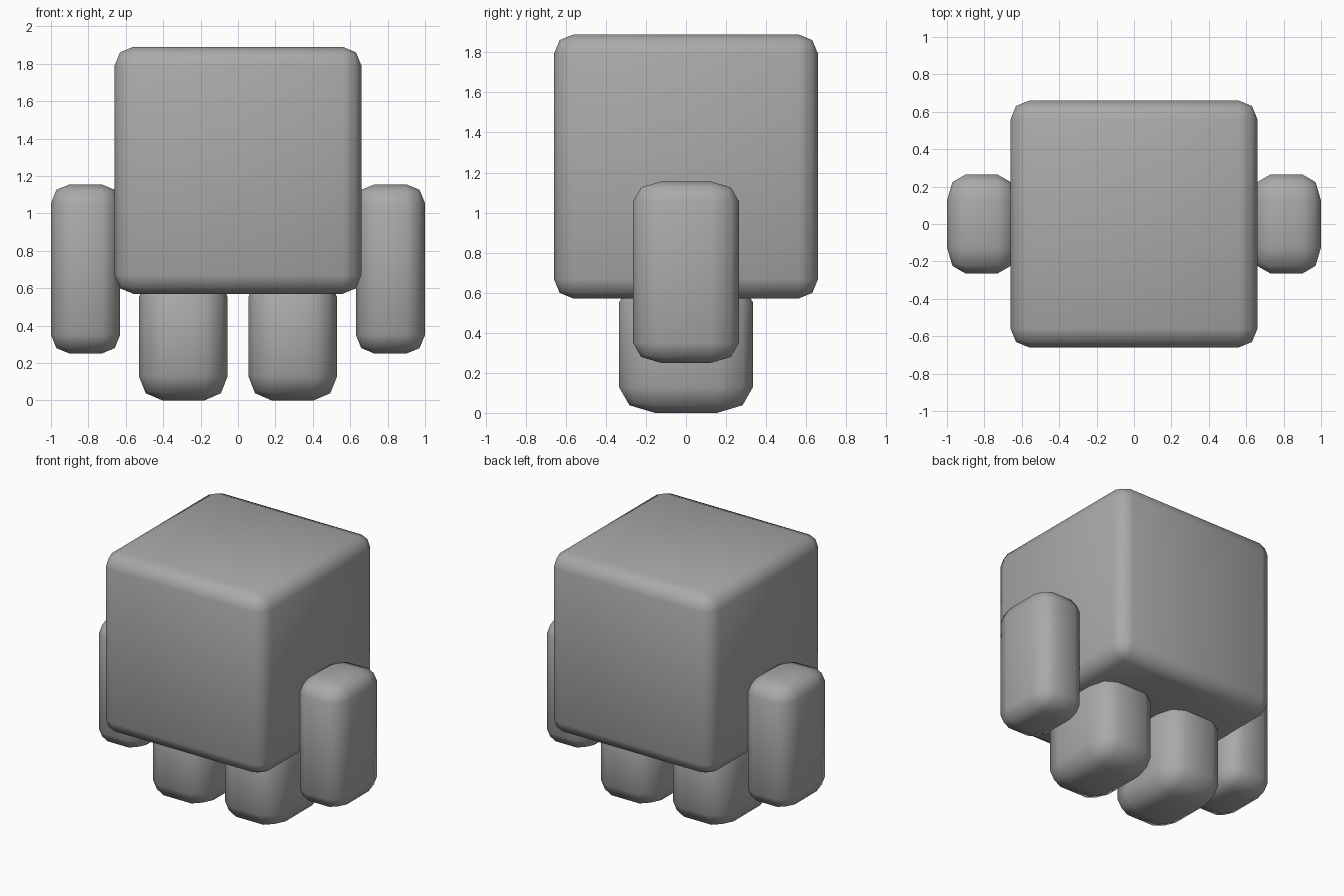
import bpy, bmesh
from mathutils import Matrix

if "Cube" in bpy.data.objects:
    bpy.data.objects.remove(bpy.data.objects["Cube"])

grey = bpy.data.materials.new("plain_grey")
grey.diffuse_color = (0.4, 0.4, 0.4, 1)
grey.use_nodes = True
grey.node_tree.nodes["Principled BSDF"].inputs["Base Color"].default_value = grey.diffuse_color


def rounded_block(name, low, high, rounding):
    """Box from low to high with a two-step rounded edge, sized per axis."""
    size = [(h - l) / r for l, h, r in zip(low, high, rounding)]
    centre = [(h + l) / 2 for l, h in zip(low, high)]
    bm = bmesh.new()
    bmesh.ops.create_cube(bm, size=1, matrix=Matrix.Diagonal((*size, 1)))
    bmesh.ops.bevel(bm, geom=bm.edges[:], offset=1, segments=2,
                    profile=0.5, affect='EDGES')
    bm.transform(Matrix.Translation(centre) @ Matrix.Diagonal((*rounding, 1)))
    bmesh.ops.recalc_face_normals(bm, faces=bm.faces[:])
    for f in bm.faces:
        f.smooth = True
    mesh = bpy.data.meshes.new(name)
    bm.to_mesh(mesh)
    bm.free()
    mesh.materials.append(grey)
    obj = bpy.data.objects.new(name, mesh)
    bpy.context.collection.objects.link(obj)
    return obj


# Cube body
rounded_block("body", (-0.66, -0.66, 0.57), (0.66, 0.66, 1.89), (0.1, 0.1, 0.1))

# Arms and legs, one per side
for side, s in (("left", -1), ("right", 1)):
    for part, x0, x1, y, z0, z1, r in (
            ("arm", 0.63, 1.0, 0.265, 0.25, 1.155, (0.1, 0.14, 0.1)),
            ("leg", 0.055, 0.53, 0.335, 0.0, 0.68, (0.125, 0.18, 0.13))):
        xs = sorted((s * x0, s * x1))
        rounded_block(f"{side}_{part}", (xs[0], -y, z0), (xs[1], y, z1), r)
